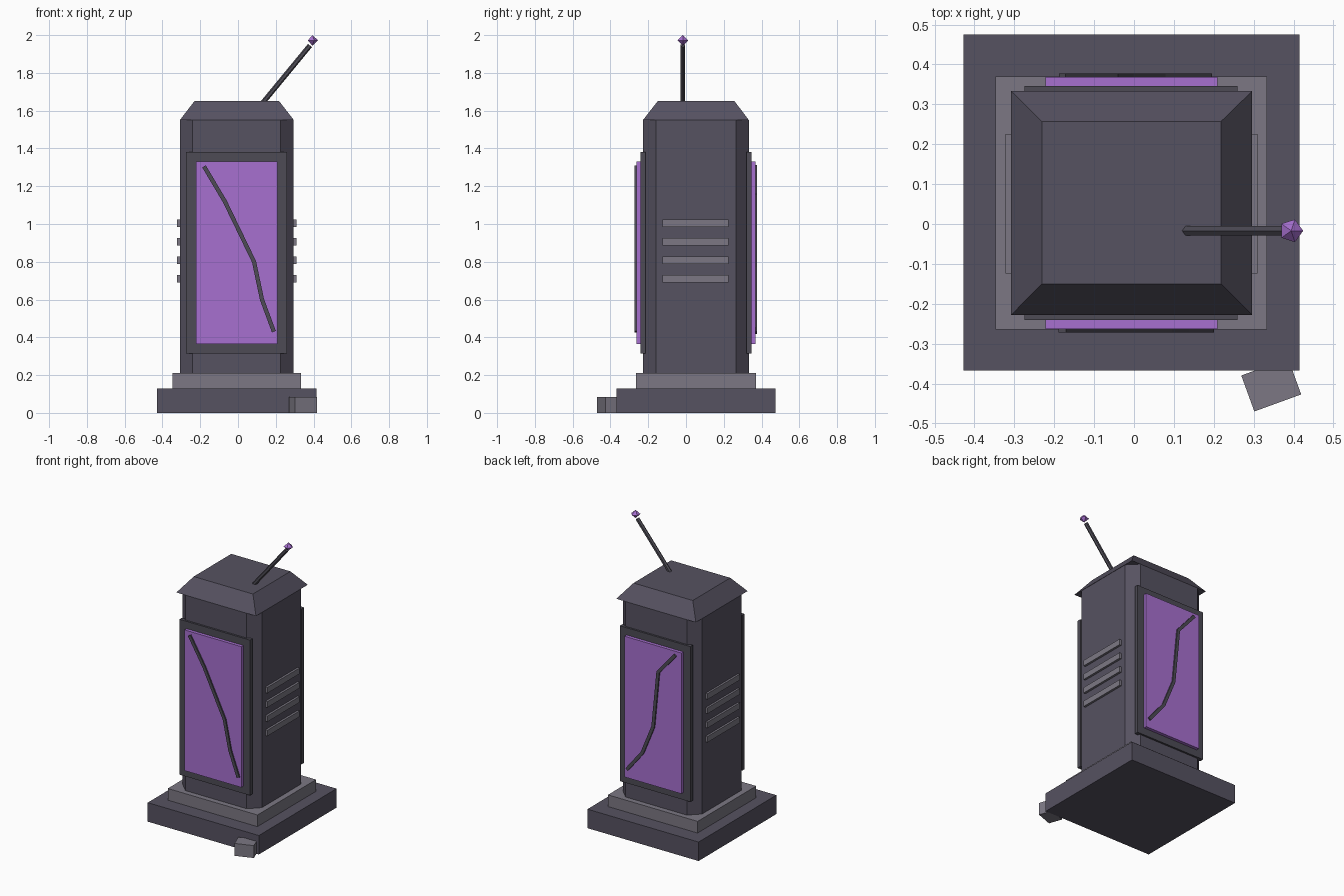
import bpy, bmesh, math
from mathutils import Vector, Matrix

if "Cube" in bpy.data.objects:
    bpy.data.objects.remove(bpy.data.objects["Cube"])


def material(name, rgb):
    m = bpy.data.materials.new(name)
    m.diffuse_color = (*rgb, 1)
    m.use_nodes = True
    m.node_tree.nodes["Principled BSDF"].inputs["Base Color"].default_value = m.diffuse_color
    return m


SLATE = material("slate", (0.093, 0.084, 0.119))
TRIM = material("dark trim", (0.074, 0.070, 0.090))
STONE = material("light stone", (0.200, 0.187, 0.228))
GLOW = material("violet", (0.386, 0.162, 0.631))


def finish(name, bm, mat):
    bmesh.ops.recalc_face_normals(bm, faces=bm.faces)
    mesh = bpy.data.meshes.new(name)
    bm.to_mesh(mesh)
    bm.free()
    mesh.materials.append(mat)
    ob = bpy.data.objects.new(name, mesh)
    bpy.context.collection.objects.link(ob)
    return ob


def loft(name, rings, mat):
    """Closed solid through equal-length rings of points."""
    bm = bmesh.new()
    loops = [[bm.verts.new(p) for p in ring] for ring in rings]
    n = len(loops[0])
    for a, b in zip(loops, loops[1:]):
        for i in range(n):
            j = (i + 1) % n
            bm.faces.new((a[i], a[j], b[j], b[i]))
    bm.faces.new(loops[0][::-1])
    bm.faces.new(loops[-1])
    return finish(name, bm, mat)


def rect(x0, x1, y0, y1, z):
    return [(x0, y0, z), (x1, y0, z), (x1, y1, z), (x0, y1, z)]


def box(name, x0, x1, y0, y1, z0, z1, mat):
    return loft(name, [rect(x0, x1, y0, y1, z0), rect(x0, x1, y0, y1, z1)], mat)


def cone(name, segments, r1, r2, start, end, mat):
    a, b = Vector(start), Vector(end)
    bm = bmesh.new()
    bmesh.ops.create_cone(bm, cap_ends=True, segments=segments, radius1=r1, radius2=r2,
                          depth=(b - a).length)
    turn = (b - a).to_track_quat('Z', 'Y').to_matrix().to_4x4()
    bm.transform(Matrix.Translation((a + b) / 2) @ turn)
    return finish(name, bm, mat)


def crack(name, points, y0, y1, half):
    """Flat zigzag strip with mitred bends, extruded from y0 to y1."""
    pts = [Vector(p) for p in points]
    rings = []
    for i, p in enumerate(pts):
        d = (pts[min(i + 1, len(pts) - 1)] - pts[max(i - 1, 0)]).normalized()
        n = Vector((-d.y, d.x)) * half
        l, r = p + n, p - n
        rings.append([(l.x, y0, l.y), (r.x, y0, r.y), (r.x, y1, r.y), (l.x, y1, l.y)])
    return loft(name, rings, TRIM)


# Stepped base
box("base_slab", -0.428, 0.415, -0.367, 0.475, 0, 0.13, SLATE)
box("plinth", -0.347, 0.333, -0.265, 0.37, 0.13, 0.21, STONE)

# Pillar with chamfered corners
X0, X1, Y0, Y1, C = -0.308, 0.294, -0.228, 0.333, 0.068
outline = [(X0 + C, Y0), (X1 - C, Y0), (X1, Y0 + C), (X1, Y1 - C),
           (X1 - C, Y1), (X0 + C, Y1), (X0, Y1 - C), (X0, Y0 + C)]
loft("pillar", [[(x, y, z) for x, y in outline] for z in (0.21, 1.55)], SLATE)

# Sloped cap
loft("cap", [rect(X0, X1 + 0.002, Y0, Y1, 1.55), rect(-0.231, 0.218, -0.15, 0.257, 1.65)], SLATE)

# Front and back screens, each with frame and crack
cracks = {
    "front": [(-0.18, 1.305), (-0.07, 1.12), (0.085, 0.80), (0.127, 0.60), (0.19, 0.43)],
    "back": [(-0.18, 1.305), (-0.05, 1.155), (-0.012, 0.77), (0.07, 0.57), (0.187, 0.425)],
}
for side, face, s in (("front", Y0, -1), ("back", Y1, 1)):
    def span(inner, outer):
        return sorted((face + s * inner, face + s * outer))
    box(side + "_frame", -0.275, 0.26, *span(-0.014, 0.013), 0.315, 1.38, TRIM)
    box(side + "_screen", -0.222, 0.209, *span(0, 0.035), 0.365, 1.33, GLOW)
    crack(side + "_crack", cracks[side], *span(0.03, 0.044), 0.011)

# Vent slats on both sides
for i in range(4):
    z = 0.71 + i * 0.098
    for side, x0, x1 in (("left", -0.322, -0.29), ("right", 0.276, 0.309)):
        box(f"{side}_vent_{i + 1}", x0, x1, -0.124, 0.226, z - 0.02, z + 0.02, STONE)

# Leaning antenna with faceted tip
AY = -0.017
cone("antenna", 6, 0.0135, 0.0135, (0.128, AY, 1.638), (0.381, AY, 1.945), TRIM)
tip = []
bm = bmesh.new()
top, low = bm.verts.new((0.394, AY, 2.0)), bm.verts.new((0.394, AY, 1.944))
for k in range(5):
    a = k * math.tau / 5
    tip.append(bm.verts.new((0.394 + 0.03 * math.cos(a), AY + 0.03 * math.sin(a), 1.972)))
for k in range(5):
    p, q = tip[k], tip[(k + 1) % 5]
    bm.faces.new((p, q, top))
    bm.faces.new((q, p, low))
finish("antenna_tip", bm, GLOW)

# Loose block by the base
block = box("loose_block", -0.0625, 0.0625, -0.048, 0.048, 0, 0.085, STONE)
block.location = (0.344, -0.4035, 0)
block.rotation_euler.z = math.radians(20)
